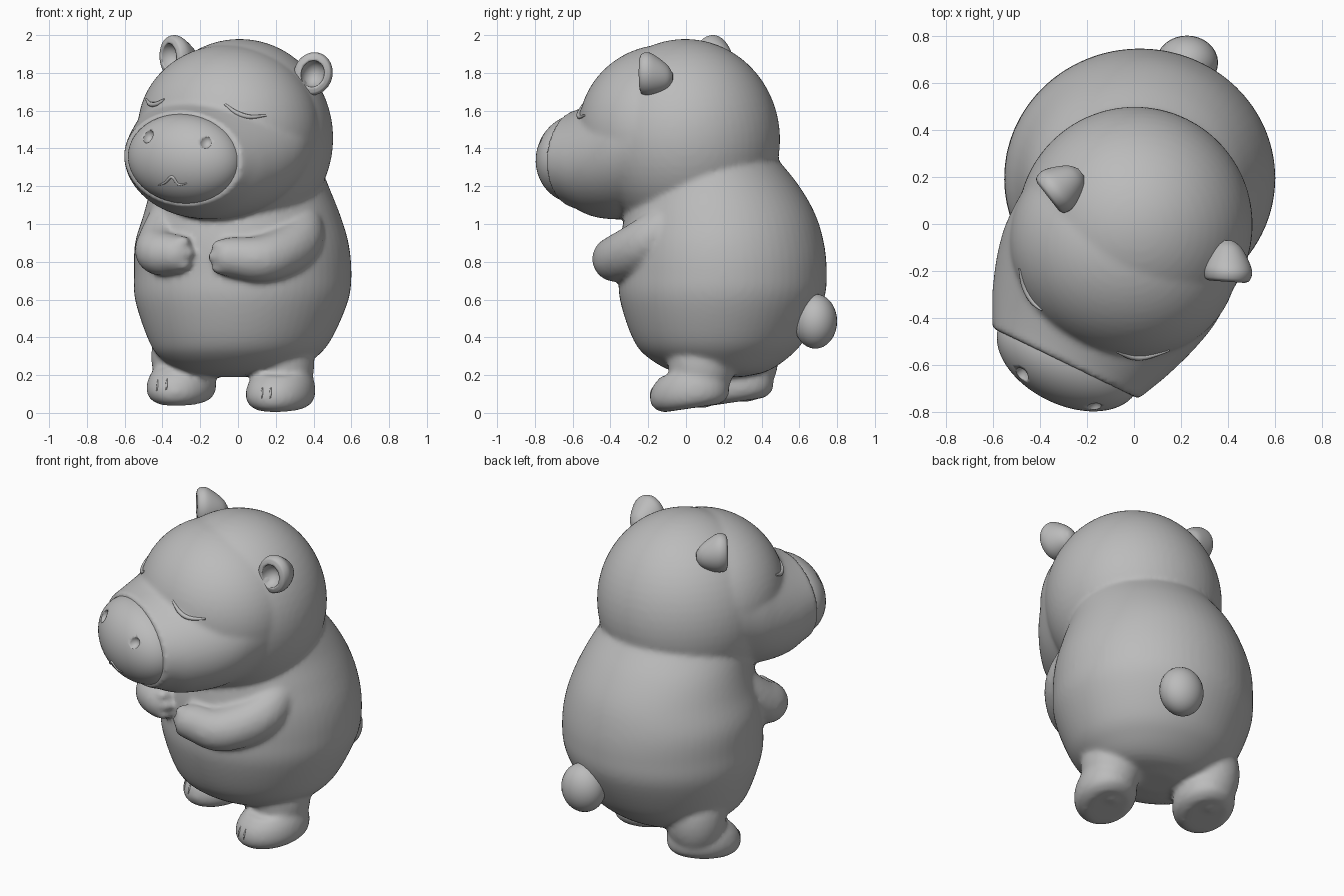
import bpy, bmesh, math
from mathutils import Matrix, Vector
from mathutils.bvhtree import BVHTree

if "Cube" in bpy.data.objects:
    bpy.data.objects.remove(bpy.data.objects["Cube"])

clay = bpy.data.materials.new("grey clay")
clay.use_nodes = True
GREY = (0.5, 0.5, 0.5, 1)
clay.diffuse_color = GREY
clay.node_tree.nodes["Principled BSDF"].inputs["Base Color"].default_value = GREY

TURN = Matrix.Rotation(math.radians(-25.8), 4, 'Z')
ROLL = Matrix.Rotation(math.radians(5), 4, 'Y')
PIVOT = Matrix.Translation((0, 0, 1.4))
HEAD = TURN @ PIVOT @ ROLL @ PIVOT.inverted()


def spline(points, steps):
    """Smooth curve through tuples of any length."""
    pts = [Vector(p) for p in points]
    pts = [2 * pts[0] - pts[1]] + pts + [2 * pts[-1] - pts[-2]]
    out = []
    for a, b, c, d in zip(pts, pts[1:], pts[2:], pts[3:]):
        for i in range(steps):
            t = i / steps
            out.append(0.5 * (2 * b + (c - a) * t + (2 * a - 5 * b + 4 * c - d) * t * t
                              + (3 * b - a - 3 * c + d) * t ** 3))
    return out + [pts[-2]]


def loft(bm, rings, matrix=Matrix(), sides=64, steps=5):
    """Skin elliptical rings given as (height, cx, cy, rx, ry)."""
    loops = []
    for h, cx, cy, rx, ry in spline(rings, steps):
        loops.append([bm.verts.new(matrix @ Vector((
            cx + rx * math.cos(math.tau * i / sides),
            cy + ry * math.sin(math.tau * i / sides), h))) for i in range(sides)])
    for lo, hi in zip(loops, loops[1:]):
        for i in range(sides):
            j = (i + 1) % sides
            bm.faces.new((lo[i], lo[j], hi[j], hi[i]))
    bm.faces.new(loops[0][::-1])
    bm.faces.new(loops[-1])


def ball(bm, center, radii, matrix=Matrix(), detail=32):
    m = matrix @ Matrix.Translation(center) @ Matrix.Diagonal((*radii, 1))
    bmesh.ops.create_uvsphere(bm, u_segments=detail, v_segments=detail // 2, radius=1, matrix=m)


def limb(bm, path):
    for x, y, z, r in spline(path, 8):
        ball(bm, (x, y, z), (r, r, r), detail=20)


def finish(bm, name, blend=0):
    bmesh.ops.recalc_face_normals(bm, faces=bm.faces)
    for f in bm.faces:
        f.smooth = True
    mesh = bpy.data.meshes.new(name)
    bm.to_mesh(mesh)
    bm.free()
    mesh.materials.append(clay)
    obj = bpy.data.objects.new(name, mesh)
    bpy.context.collection.objects.link(obj)
    if blend:
        rm = obj.modifiers.new("Blend", 'REMESH')
        rm.mode, rm.voxel_size, rm.use_smooth_shade = 'VOXEL', 0.015, True
        sm = obj.modifiers.new("Soften", 'SMOOTH')
        sm.factor, sm.iterations = 0.5, blend
    return obj


def carve(obj, cutter):
    cutter.hide_render = True
    cutter.hide_viewport = True
    cutter.display_type = 'WIRE'
    mod = obj.modifiers.new("Carve", 'BOOLEAN')
    mod.operation, mod.object = 'DIFFERENCE', cutter


# Torso
bm = bmesh.new()
loft(bm, [(.19, 0, .2, .12, .10), (.22, 0, .18, .3, .25), (.3, 0, .17, .42, .38),
          (.4, .01, .175, .49, .46), (.6, .02, .19, .565, .54), (.75, .025, .195, .575, .55),
          (.9, .02, .19, .565, .54), (1.05, .02, .18, .52, .505), (1.2, .01, .15, .47, .45),
          (1.35, 0, .06, .42, .42)])

# Legs and feet
FOOT = [(0, 0, 0, .12, .16), (.03, 0, 0, .16, .205), (.08, 0, 0, .175, .22),
        (.14, 0, .01, .165, .205), (.19, 0, .03, .14, .17)]
for x, y, z in ((.225, .03, .025), (-.3, .265, .058)):
    tilt = Matrix.Rotation(math.radians(8.5), 4, 'X')
    loft(bm, FOOT, Matrix.Translation((x, y, z)) @ tilt @ TURN)
    ball(bm, (x + .01, y + .05, z + .24), (.17, .175, .24))

# Arms with stubby fingers
limb(bm, [(.34, 0, 1.08, .1), (.315, -.2, .91, .13), (.15, -.36, .82, .125), (-.04, -.385, .825, .105)])
limb(bm, [(-.35, .06, 1.08, .1), (-.41, -.1, .91, .12), (-.42, -.2, .85, .12), (-.335, -.27, .84, .105)])
for i in (-1, 0, 1):
    ball(bm, (-.11 + .02 * abs(i), -.4, .825 + .058 * i), (.05, .05, .034))
    ball(bm, (-.275 - .02 * abs(i), -.31, .845 + .058 * i), (.045, .05, .034))

# Skull, full forehead and broad snout
ball(bm, (0, 0, 1.45), (.5, .5, .53), HEAD, 64)
ball(bm, (0, -.12, 1.5), (.495, .45, .45), HEAD, 64)
SNOUT = [(-.2, 0, 1.5, .38, .35), (0, 0, 1.5, .48, .42), (.2, 0, 1.43, .495, .39),
         (.35, 0, 1.375, .47, .35), (.5, 0, 1.345, .42, .31), (.6, 0, 1.345, .375, .27),
         (.66, 0, 1.345, .345, .252)]
loft(bm, SNOUT, HEAD @ Matrix.Rotation(math.pi / 2, 4, 'X'))
body = finish(bm, "body_and_head", 6)

# Round tail
bm = bmesh.new()
ball(bm, (.225, .685, .485), (.132, .115, .145))
finish(bm, "tail")

# Domed nose pad with carved nostrils
bm = bmesh.new()
ball(bm, (0, -.63, 1.345), (.324, .203, .238), HEAD, 64)
nose = finish(bm, "nose_pad")
bm = bmesh.new()
for side in (-1, 1):
    ball(bm, (.015 + .172 * side, -.795, 1.455), (.034, .05, .04), HEAD, 24)
carve(nose, finish(bm, "nostril_cutter"))

# Cupped ears: wide rim in front, tapering to the back
EAR = [(0, 0, 0, .075, .085), (.012, 0, 0, .095, .108), (.05, 0, 0, .102, .114),
       (.1, 0, -.01, .085, .095), (.15, 0, -.02, .055, .062), (.175, 0, -.02, .02, .02)]
for name, spot, yaw, lean in (("right_ear", (-.365, .115, 1.885), -52, -10),
                              ("left_ear", (.395, -.245, 1.795), -4, 18)):
    frame = (Matrix.Translation(spot) @ Matrix.Rotation(math.radians(yaw), 4, 'Z')
             @ Matrix.Rotation(math.radians(lean), 4, 'Y')
             @ Matrix.Rotation(math.radians(-90), 4, 'X') @ Matrix.Scale(-1, 4, (0, 1, 0)))
    bm = bmesh.new()
    loft(bm, EAR, frame, 40)
    ear = finish(bm, name)
    bm = bmesh.new()
    ball(bm, (0, 0, -.01), (.062, .072, .075), frame, 32)
    carve(ear, finish(bm, name + "_cutter"))

# Fine details laid on the surface: eyelids, mouth and toe lines
depsgraph = bpy.context.evaluated_depsgraph_get()


def line_on(target, name, points, radius):
    tree = BVHTree.FromObject(target, depsgraph)
    curve = bpy.data.curves.new(name, 'CURVE')
    curve.dimensions = '3D'
    curve.bevel_depth, curve.bevel_resolution, curve.use_fill_caps = radius, 3, True
    spots = []
    for x, z in spline(points, 5):
        hit = tree.ray_cast(Vector((x, -2, z)), Vector((0, 1, 0)))[0]
        if hit:
            spots.append(hit)
    poly = curve.splines.new('POLY')
    poly.points.add(len(spots) - 1)
    for i, (p, s) in enumerate(zip(poly.points, spots)):
        p.co = (*s, 1)
        p.radius = 0.4 + 0.6 * math.sin(math.pi * i / max(1, len(spots) - 1))
    curve.materials.append(clay)
    bpy.context.collection.objects.link(bpy.data.objects.new(name, curve))


line_on(body, "left_eyelid", [(-.07, 1.635), (-.01, 1.59), (.06, 1.567), (.15, 1.575)], .013)
line_on(body, "right_eyelid", [(-.485, 1.66), (-.465, 1.635), (-.43, 1.635), (-.39, 1.66)], .013)
line_on(nose, "mouth", [(-.42, 1.205), (-.385, 1.22), (-.35, 1.25), (-.315, 1.21), (-.27, 1.215)], .008)
for i, (x, z) in enumerate(((-.43, .145), (-.38, .15), (.125, .105), (.17, .105))):
    line_on(body, f"toe_line_{i + 1}", [(x, z - .03), (x + .004, z + .03)], .006)
